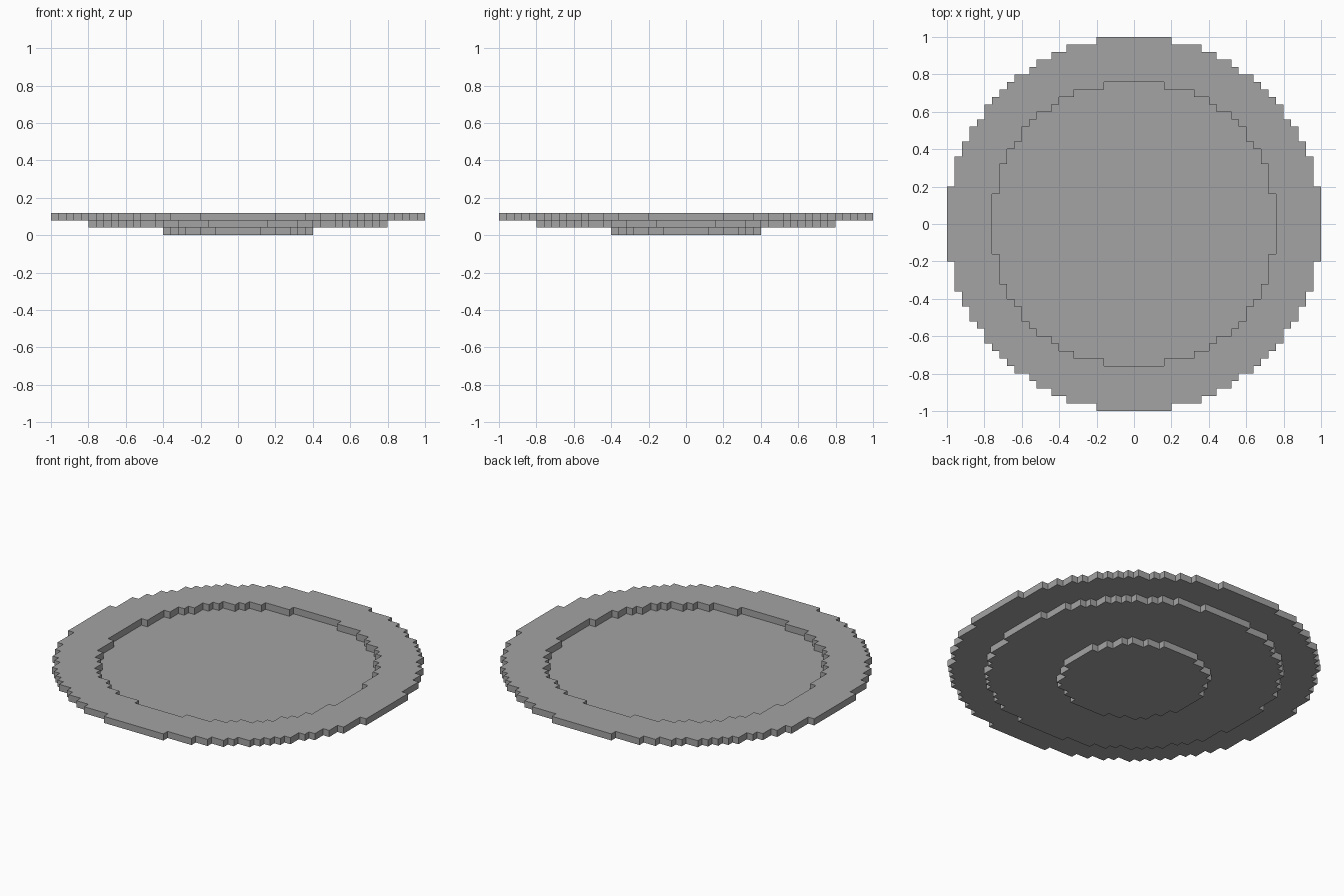
import bpy, bmesh, math
from mathutils import Vector

if "Cube" in bpy.data.objects:
    bpy.data.objects.remove(bpy.data.objects["Cube"])

CELL = 0.04  # size of one block


def disc_rows(r):
    """Half-width, in blocks, of each row of a blocky disc of radius r."""
    return [int(math.sqrt(r * r - (j + 0.5) ** 2) + 0.5) for j in range(r)]


def shrink(rows):
    """Peel one block off the edge of a blocky disc."""
    return [min(rows[j + 1], rows[j] - 1) for j in range(len(rows) - 1)]


def outline(rows):
    """Stepped outline: one quadrant turned four times."""
    quad = []
    for j, w in enumerate(rows):
        last = j == len(rows) - 1
        if last or rows[j + 1] != w:
            quad.append((w, j + 1))
            if not last:
                quad.append((rows[j + 1], j + 1))
    pts = []
    for _ in range(4):
        pts += quad
        quad = [(-y, x) for x, y in quad]
    return pts


bm = bmesh.new()


def loop(pts, layer):
    verts = [bm.verts.new(Vector((x, y, layer)) * CELL) for x, y in pts]
    edges = [bm.edges.new((verts[i - 1], verts[i])) for i in range(len(verts))]
    return verts, edges


def wall(rows, low, high):
    pts = outline(rows)
    a, b = loop(pts, low), loop(pts, high)
    for i in range(len(pts)):
        bm.faces.new((a[0][i - 1], a[0][i], b[0][i], b[0][i - 1]))
    return a[1], b[1]


def fill(edges, up):
    bmesh.ops.triangle_fill(bm, edges=edges, use_beauty=True,
                            normal=(0, 0, 1 if up else -1))


# Vertical walls of the foot, body, rim and the recess
foot_lo, foot_hi = wall(disc_rows(10), 0, 1)
body_lo, body_hi = wall(disc_rows(20), 1, 2)
rim_lo, rim_hi = wall(disc_rows(25), 2, 3)
well_lo, well_hi = wall(shrink(disc_rows(20)), 2, 3)

# Flat faces: foot bottom, two undersides, rim top, recess floor
fill(foot_lo, False)
fill(foot_hi + body_lo, False)
fill(body_hi + rim_lo, False)
fill(rim_hi + well_hi, True)
fill(well_lo, True)

bmesh.ops.recalc_face_normals(bm, faces=bm.faces[:])
mesh = bpy.data.meshes.new("plate")
bm.to_mesh(mesh)
bm.free()

# Dark grey finish
grey = bpy.data.materials.new("dark_grey")
grey.diffuse_color = (0.37, 0.37, 0.37, 1)
grey.use_nodes = True
grey.node_tree.nodes["Principled BSDF"].inputs["Base Color"].default_value = grey.diffuse_color
mesh.materials.append(grey)
bpy.context.collection.objects.link(bpy.data.objects.new("plate", mesh))
